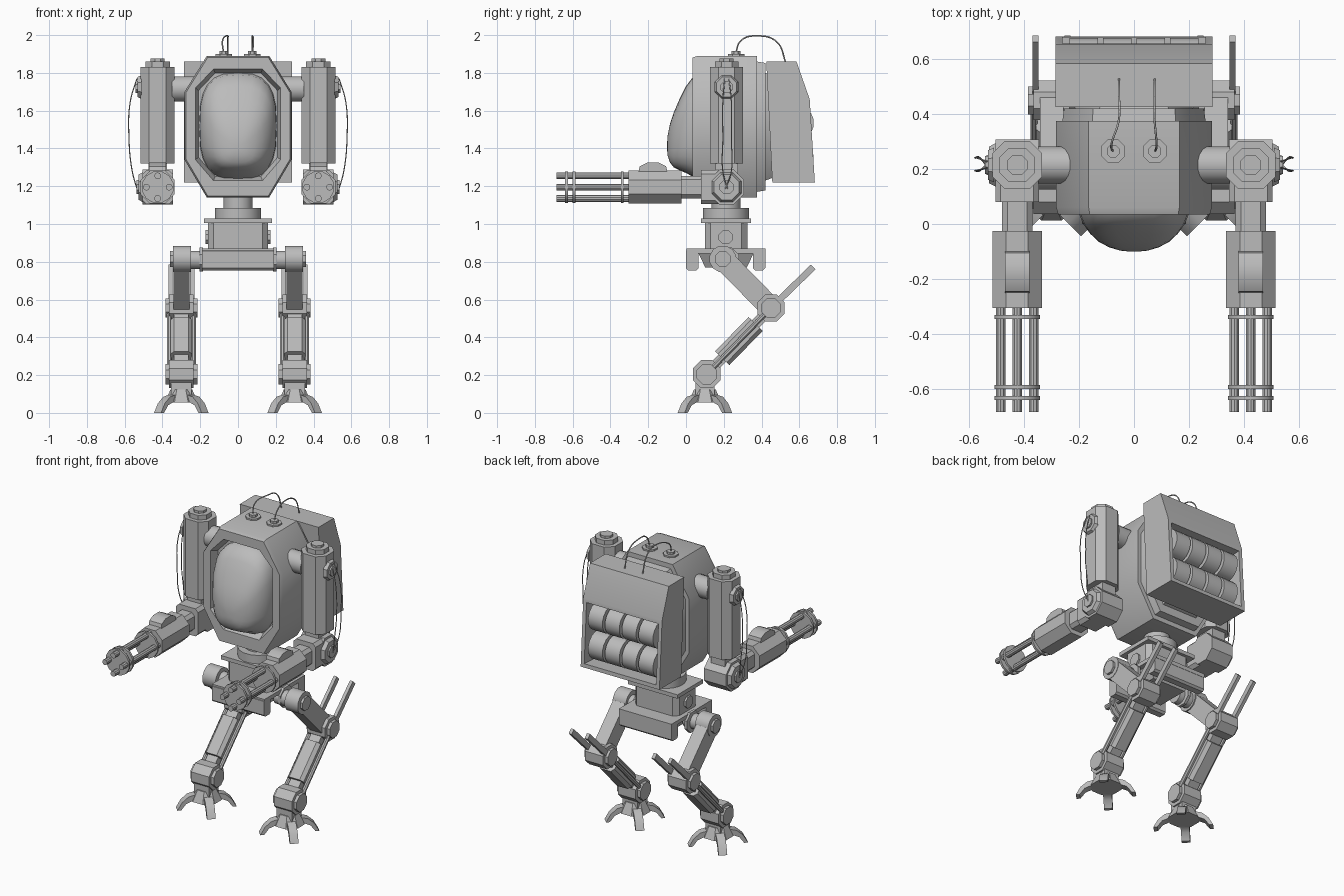
import bpy, bmesh
from math import sin, cos, pi, radians, copysign
from mathutils import Vector as V

if "Cube" in bpy.data.objects:
    bpy.data.objects.remove(bpy.data.objects["Cube"])

grey = bpy.data.materials.new("plain_grey")
grey.use_nodes = True
COLOUR = (0.5, 0.5, 0.5, 1)
grey.diffuse_color = COLOUR
grey.node_tree.nodes["Principled BSDF"].inputs["Base Color"].default_value = COLOUR


def add(name, data, mirror=False):
    ob = bpy.data.objects.new(name, data)
    bpy.context.collection.objects.link(ob)
    data.materials.append(grey)
    if mirror:
        ob.modifiers.new("mirror", "MIRROR")
    return ob


def loft(name, rings, mirror=False, edit=None):
    """Skin a list of equal rings and cap both ends."""
    bm = bmesh.new()
    rows = [[bm.verts.new(p) for p in ring] for ring in rings]
    n = len(rows[0])
    for a, b in zip(rows, rows[1:]):
        for i in range(n):
            j = (i + 1) % n
            bm.faces.new((a[i], a[j], b[j], b[i]))
    bm.faces.new(rows[0])
    bm.faces.new(rows[-1])
    bmesh.ops.recalc_face_normals(bm, faces=bm.faces)
    if edit:
        edit(bm)
    me = bpy.data.meshes.new(name)
    bm.to_mesh(me)
    bm.free()
    me.polygons.foreach_set("use_smooth", [True] * len(me.polygons))
    me.set_sharp_from_angle(angle=radians(32))
    return add(name, me, mirror)


def ngon(n, r):
    return [(r * cos(2 * pi * (i + .5) / n), r * sin(2 * pi * (i + .5) / n)) for i in range(n)]


def rect(w, h, c=0):
    w, h = w / 2, h / 2
    if not c:
        return [(w, h), (-w, h), (-w, -h), (w, -h)]
    return [(w, h - c), (w - c, h), (c - w, h), (-w, h - c),
            (-w, c - h), (c - w, -h), (w - c, -h), (w, c - h)]


def prism(name, a, b, outline, mirror=False, end=1.0):
    """Extrude an outline from a to b, scaled by end at b."""
    a, b = V(a), V(b)
    d = (b - a).normalized()
    side = V((0, 1, 0)) if abs(d.x) > .9 else V((1, 0, 0))
    up = side.cross(d)
    rings = [[p + (side * u + up * v) * s for u, v in outline] for p, s in ((a, 1), (b, end))]
    return loft(name, rings, mirror)


def disc(name, x0, x1, y, z, r, n=8, end=1.0):
    """Mirrored round part whose axis runs across the body."""
    return prism(name, (x0, y, z), (x1, y, z), ngon(n, r), True, end)


def cable(name, points, r=.004):
    cu = bpy.data.curves.new(name, "CURVE")
    cu.dimensions = "3D"
    cu.bevel_depth, cu.bevel_resolution, cu.resolution_u = r, 1, 8
    sp = cu.splines.new("BEZIER")
    sp.bezier_points.add(len(points) - 1)
    for bp, p in zip(sp.bezier_points, points):
        bp.co = p
        bp.handle_left_type = bp.handle_right_type = "AUTO"
    add(name, cu)


# Torso shell with a recessed window bezel
def octagon(y, top, side, z0, z1, z2, z3, s=1.0):
    pts = [(top, z3), (side, z2), (side, z1), (top, z0)]
    pts += [(-x, z) for x, z in reversed(pts)]
    mid = (z0 + z3) / 2
    return [V((x * s, y, mid + (z - mid) * s)) for x, z in pts]


shell = (.165, .283, 1.14, 1.34, 1.7, 1.89)
hull = lambda y, s: octagon(y, shell[0], shell[1], *shell[2:], s)
window = lambda y, s: octagon(y, .13, .225, 1.23, 1.34, 1.72, 1.82, s)
loft("torso", [hull(.46, .72), hull(.42, .76), hull(.42, .9), hull(.375, .92), hull(.375, 1),
               hull(.06, 1), hull(.035, .975), window(.035, 1), window(.09, .93)])

# Bulging canopy: half width, top and bottom at each depth
def canopy_ring(y, w, top, bottom, n=24):
    mid, h, ring = (top + bottom) / 2, (top - bottom) / 2, []
    for i in range(n):
        c, s = cos(2 * pi * i / n), sin(2 * pi * i / n)
        ring.append(V((copysign(abs(c) ** .7, c) * w, y, mid + copysign(abs(s) ** .7, s) * h)))
    return ring


canopy = loft("canopy", [canopy_ring(*r) for r in (
    (.09, .205, 1.8, 1.235), (.045, .203, 1.79, 1.245), (.0, .185, 1.73, 1.27),
    (-.035, .16, 1.66, 1.285), (-.065, .128, 1.59, 1.3), (-.085, .09, 1.53, 1.325),
    (-.097, .05, 1.47, 1.36), (-.1, .02, 1.43, 1.39))])
canopy.data.set_sharp_from_angle(angle=radians(70))


# Rear launcher pack with a sunken bay
def sink_bay(bm):
    bm.normal_update()
    bay = max(bm.faces, key=lambda f: f.calc_center_median().y)
    bmesh.ops.inset_individual(bm, faces=[bay], thickness=.035)
    push = -bay.normal * .1
    bottom = bmesh.ops.extrude_discrete_faces(bm, faces=[bay])["faces"][0]
    rim = list(bottom.verts)
    bmesh.ops.translate(bm, verts=rim, vec=push)
    # Close the bay walls between the lip and its floor
    open_edges = [e for e in bm.edges if e.is_boundary]
    if open_edges:
        bmesh.ops.bridge_loops(bm, edges=open_edges)


pack = [(.425, 1.86), (.585, 1.86), (.655, 1.66), (.682, 1.22), (.457, 1.22)]
loft("launcher_pack", [[V((x, y, z)) for y, z in pack] for x in (-.285, .285)], edit=sink_bay)
for z in (1.535, 1.345):
    for i in range(4):
        x = (i - 1.5) * .122
        prism("launcher_drum", (x - .052, .588, z), (x + .052, .588, z), ngon(16, .09))

# Roof sockets and hoses
for s in (-1, 1):
    prism("roof_socket", (s * .076, .265, 1.885), (s * .076, .265, 1.9), ngon(8, .047))
    prism("socket_plug", (s * .076, .265, 1.9), (s * .076, .265, 1.915), ngon(8, .025))
    xe = -.055 if s < 0 else .075
    cable("roof_hose", [(s * .076, .262, 1.9), (s * .082, .29, 1.97), (xe, .38, 1.996),
                        (xe, .48, 1.965), (xe, .53, 1.85)])

# Shoulders and upper arms
AX, AY, EZ = .425, .215, 1.195
disc("shoulder", .23, .35, AY, 1.715, .068, 16)
prism("upper_arm", (AX, AY, 1.32), (AX, AY, 1.83), rect(.18, .175, .045), True)
prism("arm_cap", (AX, AY, 1.83), (AX, AY, 1.86), rect(.13, .125, .035), True)
prism("cap_bolt", (AX, AY, 1.86), (AX, AY, 1.875), ngon(8, .04), True)
disc("shoulder_boss", .51, .532, AY, 1.725, .068, 8, .85)
disc("boss_plug", .53, .542, AY, 1.725, .035)
prism("arm_neck", (AX, AY, 1.24), (AX, AY, 1.33), rect(.1, .12), True)

# Elbows
disc("elbow", .345, .505, AY, EZ, .1, 8)
prism("elbow_block", (AX, .08, EZ), (AX, .25, EZ), rect(.16, .18, .02), True)
disc("elbow_cap", .505, .527, AY, EZ, .085, 8, .85)
disc("elbow_plug", .525, .537, AY, EZ, .04)
for s in (-1, 1):
    for dy in (-.02, .025):
        cable("arm_hose", [(s * .535, AY + dy / 2, 1.77), (s * .57, AY + dy, 1.65), (s * .577, AY + dy, 1.45),
                           (s * .56, AY + dy, 1.28), (s * .53, AY - dy / 2, 1.17)], .003)

# Rotary guns
prism("gun_wrist", (AX, -.03, EZ), (AX, .09, EZ), rect(.11, .12, .02), True)
prism("gun_body", (AX, -.305, EZ), (AX, -.025, EZ), rect(.18, .175, .05), True)
hump = [(-.255, 1.26), (-.245, 1.305), (-.205, 1.325), (-.145, 1.325), (-.105, 1.305), (-.095, 1.26)]
loft("gun_hump", [[V((x, y, z)) for y, z in hump] for x in (AX - .045, AX + .045)], True)
for y in (-.345, -.6, -.64):
    prism("barrel_ring", (AX, y, EZ), (AX, y + .014, EZ), ngon(12, .086), True)
for i in range(4):
    dx, dz = .06 * cos(i * pi / 2), .06 * sin(i * pi / 2)
    prism("gun_barrel", (AX + dx, -.685, EZ + dz), (AX + dx, -.3, EZ + dz), ngon(10, .018), True)

# Waist stack
def stack(name, z0, z1, outline, end=1.0):
    prism(name, (0, .212, z0), (0, .212, z1), outline, False, end)


stack("neck", 1.07, 1.16, ngon(16, .078))
stack("turntable", 1.03, 1.085, ngon(16, .124))
stack("waist_plate", 1.005, 1.03, rect(.36, .265))
stack("waist_block", .87, 1.005, rect(.32, .225, .03))
disc("waist_bolt", .155, .172, .21, .93, .04)

# Hips
stack("hip_deck", .845, .87, rect(.38, .42))
stack("hip_belly", .77, .85, rect(.24, .22), 1.35)
for y in (.033, .387):
    prism("hip_bar", (-.19, y, .812), (.19, y, .812), rect(.066, .115, .012))
disc("hip_flange", .185, .203, AY, .812, .07, 8)
disc("hip_axle", .15, .26, .2, .81, .05, 12)

# Legs
LX = .3
hip, knee, ankle = V((LX, .195, .815)), V((LX, .45, .555)), V((LX, .11, .205))
disc("hip_joint", .25, .345, hip.y, hip.z, .072, 12)
disc("hip_cap", .345, .36, hip.y, hip.z, .045)
prism("thigh", hip, knee, rect(.085, .115), True)
disc("knee", .235, .365, knee.y, knee.z, .078, 8)
disc("knee_cap", .215, .385, knee.y, knee.z, .055, 8)
prism("shin_rod", knee, ankle, rect(.075, .055), True)
prism("shin", knee.lerp(ankle, .24), knee.lerp(ankle, .76), rect(.115, .105, .02), True)
back = V((0, .17, .165))
for dx in (-.058, .058):
    o = V((dx, .02, .02))
    prism("knee_prong", knee + o, knee + o + back * 1.2, rect(.022, .035), True)
    side = V((dx * 1.1, 0, 0))
    prism("shin_piston", knee + side, ankle + side, ngon(8, .014), True)

# Ankles and four-clawed feet
disc("ankle", .235, .365, ankle.y, ankle.z, .08, 8)
disc("ankle_cap", .215, .385, ankle.y, ankle.z, .058, 8)
foot = V((LX, .1, 0))
prism("ankle_post", foot + V((0, 0, .09)), foot + V((0, 0, .2)), rect(.11, .1), True)
prism("foot_hub", foot + V((0, 0, .055)), foot + V((0, 0, .125)), ngon(8, .095), True, .65)
claw = [(.05, .1), (.11, .085), (.15, .05), (.178, 0), (.155, 0), (.125, .04), (.09, .055), (.05, .055)]
for k in range(4):
    a = pi / 4 + k * pi / 2
    out, across = V((cos(a), sin(a), 0)), V((-sin(a), cos(a), 0))
    loft("foot_claw", [[foot + out * r + across * w + V((0, 0, z)) for r, z in claw]
                       for w in (-.026, .026)], True)
